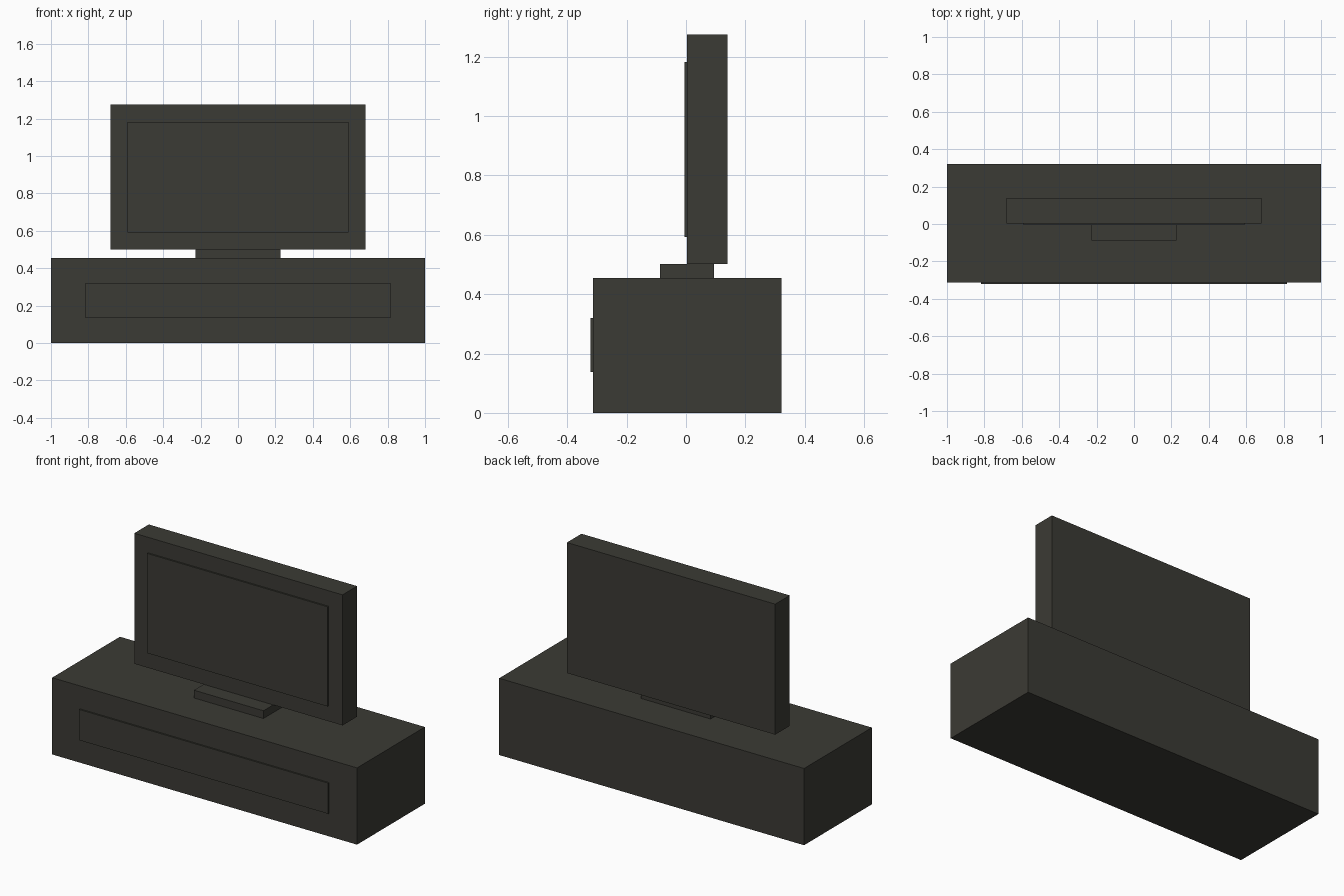
import bpy

cube = bpy.data.objects.get("Cube")
if cube:
    bpy.data.objects.remove(cube, do_unlink=True)

# Single dark finish
COLOUR = (0.044, 0.043, 0.035, 1.0)
dark = bpy.data.materials.new("dark olive grey")
dark.use_nodes = True
dark.diffuse_color = COLOUR
dark.node_tree.nodes["Principled BSDF"].inputs["Base Color"].default_value = COLOUR


def box(name, half_width, y_range, z_range):
    """Box centred on x, spanning the given depth and height ranges."""
    (y0, y1), (z0, z1) = y_range, z_range
    bpy.ops.mesh.primitive_cube_add(size=1, location=(0, (y0 + y1) / 2, (z0 + z1) / 2))
    obj = bpy.context.object
    obj.name = obj.data.name = name
    obj.scale = (2 * half_width, y1 - y0, z1 - z0)
    bpy.ops.object.transform_apply(location=False, rotation=False, scale=True)
    obj.data.materials.append(dark)
    return obj


# Low cabinet with a raised drawer front
box("cabinet", 1.0, (-0.313, 0.322), (0.0, 0.455))
box("drawer_front", 0.817, (-0.322, -0.313), (0.137, 0.319))

# Television: foot, housing and raised screen
box("television_foot", 0.228, (-0.087, 0.095), (0.455, 0.501))
box("television_housing", 0.683, (0.004, 0.140), (0.501, 1.275))
box("television_screen", 0.592, (-0.005, 0.004), (0.592, 1.183))
